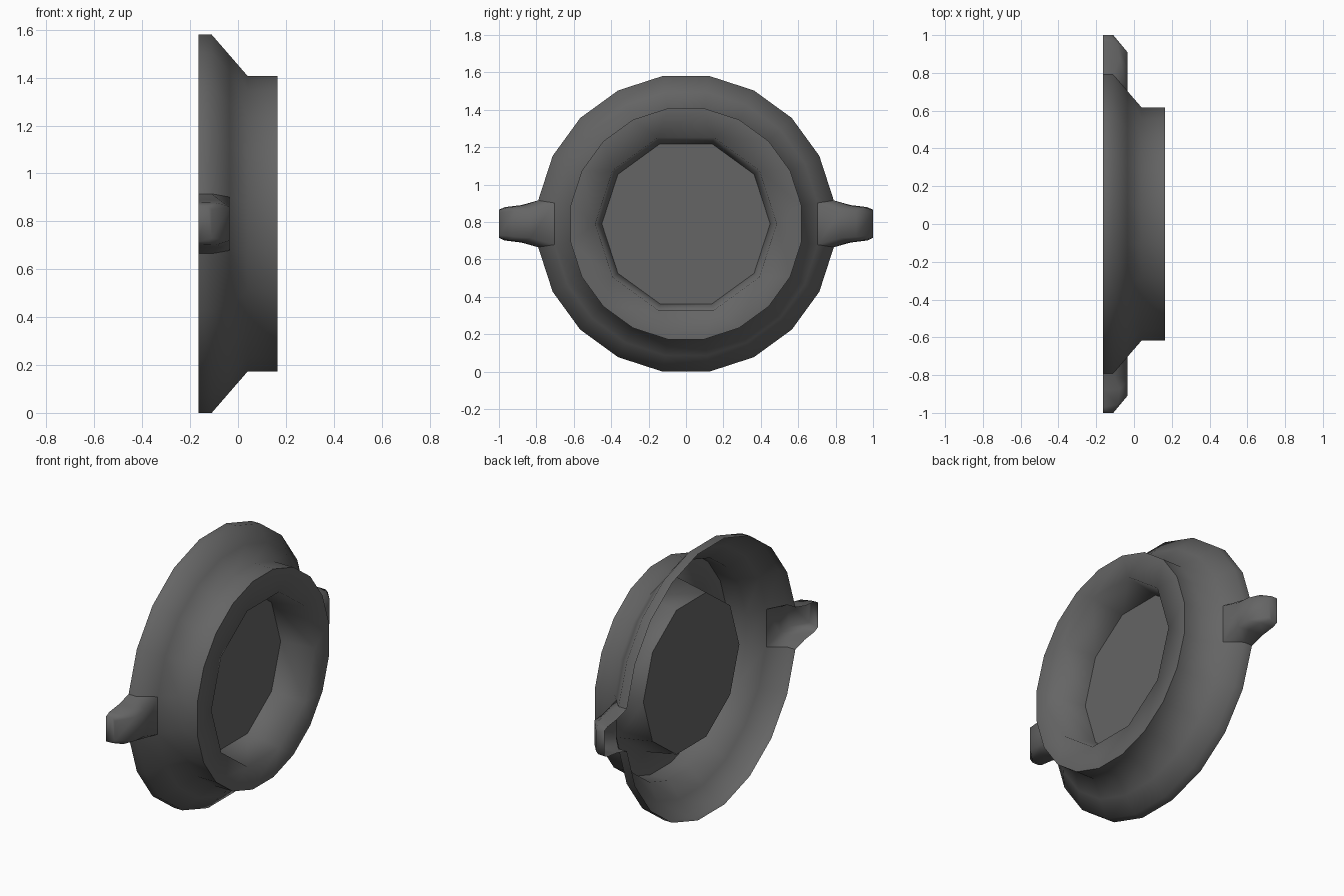
import bpy
import math

if "Cube" in bpy.data.objects:
    bpy.data.objects.remove(bpy.data.objects["Cube"])

ZC = 0.79          # height of the ring axis
BACK = -0.165      # open back plane
SIDES = 20

grey = bpy.data.materials.new("dark grey")
grey.diffuse_color = (0.13, 0.13, 0.13, 1)
grey.use_nodes = True
grey.node_tree.nodes["Principled BSDF"].inputs["Base Color"].default_value = grey.diffuse_color


def make(name, verts, faces, smooth=True):
    me = bpy.data.meshes.new(name)
    me.from_pydata(verts, [], faces)
    me.materials.append(grey)
    me.validate()
    if smooth:
        me.shade_smooth()
    ob = bpy.data.objects.new(name, me)
    bpy.context.collection.objects.link(ob)
    return ob


def ring(x, r, n, offset):
    """Points of an n-gon around the x axis; angle 0 points to +y."""
    return [(x, r * math.cos(offset + 2 * math.pi * i / n),
             ZC + r * math.sin(offset + 2 * math.pi * i / n)) for i in range(n)]


# Outer shell: flared skirt and collar, with gaps at +y and -y for the lugs
half = math.pi / SIDES
profile = [(BACK, 0.8), (-0.11, 0.8), (-0.035, 0.7125), (0.04, 0.625), (0.165, 0.625)]
verts = [p for x, r in profile for p in ring(x, r, SIDES, half)]
faces = []
for k in range(len(profile) - 1):
    for i in range(SIDES):
        if k < 2 and i in (SIDES - 1, SIDES // 2 - 1):
            continue
        j = (i + 1) % SIDES
        a, b = k * SIDES, (k + 1) * SIDES
        faces.append((a + i, a + j, b + j, b + i))
make("outer_shell", verts, faces)

# Front rim: flat 20-sided edge running into a 10-sided recess
verts = ring(0.165, 0.625, SIDES, half) + ring(0.165, 0.485, 10, 0) + ring(-0.035, 0.45, 10, 0)
faces = []
for i in range(10):
    j = (i + 1) % 10
    o0, o1, o2 = (2 * i - 1) % SIDES, 2 * i, 2 * i + 1
    n0, n1 = SIDES + i, SIDES + j
    faces.append((o0, o1, n0))
    faces.append((o1, o2, n1, n0))
    faces.append((n0, n1, n1 + 10, n0 + 10))
make("front_rim", verts, faces)

# Recessed centre disc
make("centre_disc", ring(-0.035, 0.45, 10, 0), [tuple(range(10))], smooth=False)

# Side lugs: hollow channels; each section is half an open U, as (x, y, z offset)
c, s = math.cos(half), math.sin(half)
sections = [
    [(BACK, 0.8 * c, 0.8 * s), (-0.11, 0.8 * c, 0.8 * s), (-0.035, 0.7125 * c, 0.7125 * s)],
    [(BACK, 0.88, 0.10), (-0.075, 0.875, 0.098), (-0.035, 0.83, 0.075)],
    [(BACK, 0.97, 0.089), (-0.085, 0.955, 0.087), (-0.035, 0.91, 0.07)],
    [(BACK, 1.0, 0.075), (-0.125, 1.0, 0.074), (-0.11, 1.0, 0.06)],
]
for side, label in ((1, "right"), (-1, "left")):
    verts = []
    for sec in sections:
        verts += [(x, side * y, ZC + z) for x, y, z in sec]
        verts += [(x, side * y, ZC - z) for x, y, z in reversed(sec)]
    faces = []
    for k in range(len(sections) - 1):
        for i in range(5):
            a, b = k * 6 + i, (k + 1) * 6 + i
            faces.append((a, a + 1, b + 1, b))
    faces.append(tuple(range(18, 24)))
    if side < 0:
        faces = [f[::-1] for f in faces]
    make(label + "_lug", verts, [f[::-1] for f in faces])
